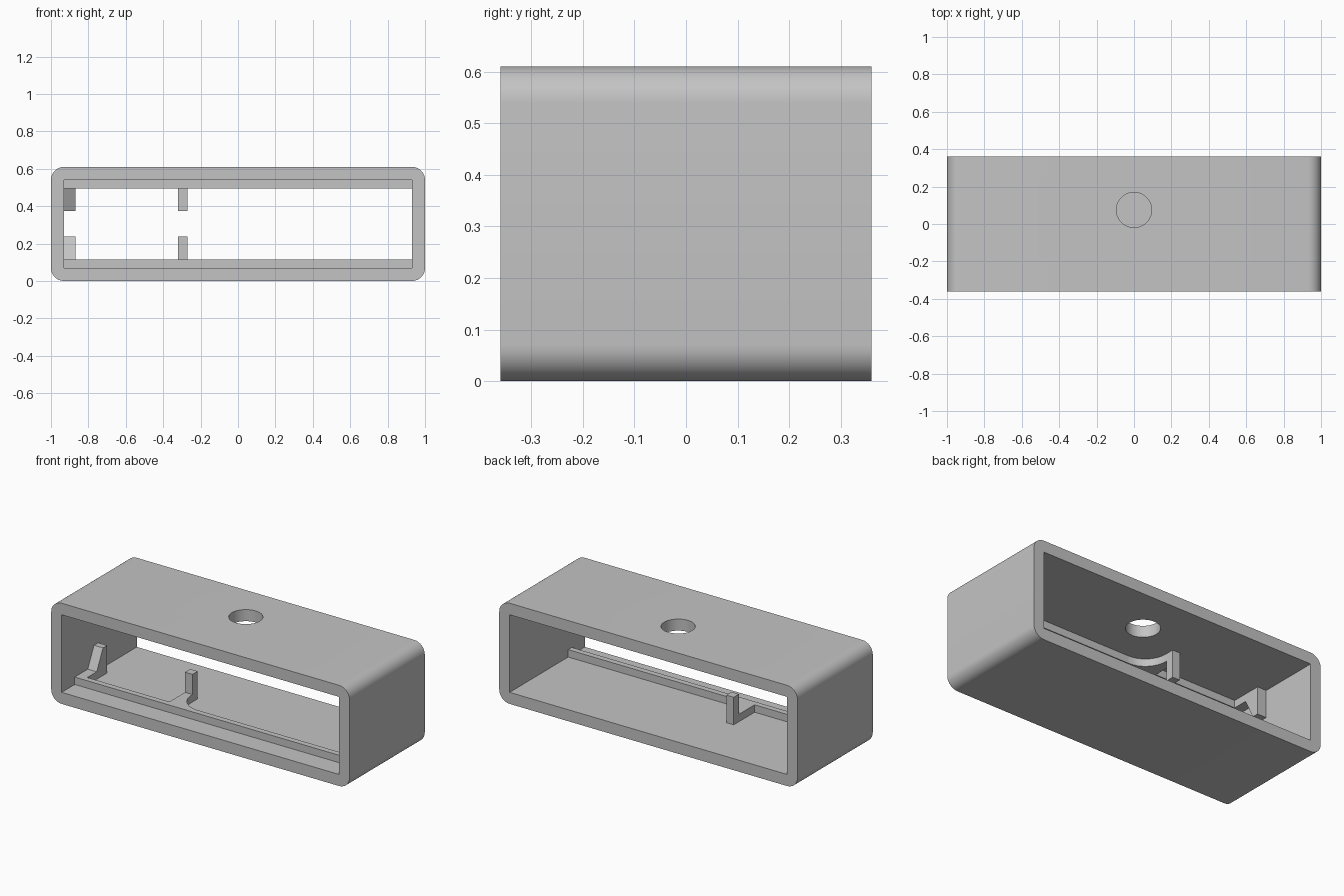
import bpy
import bmesh
import math
from mathutils import Vector

if "Cube" in bpy.data.objects:
    bpy.data.objects.remove(bpy.data.objects["Cube"])

HEIGHT, DEPTH, WALL = 0.61, 0.72, 0.07
MID = HEIGHT / 2
RIB_TOP = 0.115
RIB_FRONT, RIB_BACK = -0.235, -0.2

grey = bpy.data.materials.new("plain_grey")
grey.use_nodes = True
grey.diffuse_color = (0.55, 0.55, 0.55, 1)
grey.node_tree.nodes["Principled BSDF"].inputs["Base Color"].default_value = grey.diffuse_color


def finish(name, bm):
    bmesh.ops.recalc_face_normals(bm, faces=bm.faces)
    mesh = bpy.data.meshes.new(name)
    bm.to_mesh(mesh)
    bm.free()
    mesh.materials.append(grey)
    obj = bpy.data.objects.new(name, mesh)
    bpy.context.collection.objects.link(obj)
    return obj


def box_bm(low, high):
    bm = bmesh.new()
    bmesh.ops.create_cube(bm, size=1)
    low, high = Vector(low), Vector(high)
    bmesh.ops.scale(bm, vec=high - low, verts=bm.verts)
    bmesh.ops.translate(bm, vec=(low + high) / 2, verts=bm.verts)
    return bm


def prism(name, points, direction):
    """Extrude a flat outline of 3D points along a direction."""
    bm = bmesh.new()
    face = bm.faces.new([bm.verts.new(p) for p in points])
    new = bmesh.ops.extrude_face_region(bm, geom=[face])["geom"]
    bmesh.ops.translate(bm, vec=direction, verts=[v for v in new if isinstance(v, bmesh.types.BMVert)])
    return finish(name, bm)


def smooth(obj):
    bpy.ops.object.select_all(action="DESELECT")
    obj.select_set(True)
    bpy.context.view_layer.objects.active = obj
    bpy.ops.object.shade_smooth_by_angle(angle=math.radians(30))


def flipped(obj, name):
    """Copy a part mirrored about the middle height."""
    bm = bmesh.new()
    bm.from_mesh(obj.data)
    for v in bm.verts:
        v.co.z = HEIGHT - v.co.z
    return finish(name, bm)


# Sleeve: box with four rounded long edges
bm = box_bm((-1, -DEPTH / 2, 0), (1, DEPTH / 2, HEIGHT))
long_edges = [e for e in bm.edges if abs(e.verts[0].co.y - e.verts[1].co.y) > 0.1]
bmesh.ops.bevel(bm, geom=long_edges, offset=WALL, segments=10, profile=0.5, affect="EDGES")
sleeve = finish("sleeve", bm)

# Cut the through opening and the round hole in the top
opening = finish("opening_cutter", box_bm((WALL - 1, -1, WALL), (1 - WALL, 1, HEIGHT - WALL)))
bm = bmesh.new()
bmesh.ops.create_cone(bm, cap_ends=True, segments=64, radius1=0.094, radius2=0.094, depth=0.3)
bmesh.ops.translate(bm, vec=(0, 0.075, HEIGHT), verts=bm.verts)
hole = finish("hole_cutter", bm)

bpy.context.view_layer.objects.active = sleeve
for cutter in (opening, hole):
    cutter.hide_render = True
    mod = sleeve.modifiers.new(cutter.name, "BOOLEAN")
    mod.operation = "DIFFERENCE"
    mod.solver = "EXACT"
    mod.object = cutter
    bpy.ops.object.modifier_apply(modifier=mod.name)
for cutter in (opening, hole):
    bpy.data.objects.remove(cutter)
smooth(sleeve)

# Long ribs near the front
lower_rib = finish("lower_rib", box_bm((WALL - 1, RIB_FRONT, WALL), (1 - WALL, RIB_BACK, RIB_TOP)))
flipped(lower_rib, "upper_rib")

# End clips against the wall: flat arm, then a post with a sloped front
side = [(RIB_BACK, WALL), (-0.01, WALL), (-0.01, 0.237), (-0.05, 0.237), (-0.11, RIB_TOP), (RIB_BACK, RIB_TOP)]
lower_end = prism("lower_end_clip", [(WALL - 1, y, z) for y, z in side], (0.06, 0, 0))
flipped(lower_end, "upper_end_clip")

# Middle clips: arm flaring in a curve toward the rib, with an upright post
X0, X1, FLARE = -0.32, -0.27, 0.14
outline = [(X0, RIB_BACK), (X0, 0), (X1, 0)]
for i in range(9):
    a = math.radians(90 * i / 8)
    outline.append((X1 + FLARE * (1 - math.cos(a)), RIB_BACK + FLARE * (1 - math.sin(a))))
lower_arm = prism("lower_middle_arm", [(x, y, WALL) for x, y in outline], (0, 0, RIB_TOP - WALL))
lower_post = finish("lower_middle_post", box_bm((X0, -0.05, RIB_TOP), (X1, 0, 0.237)))
upper_arm = flipped(lower_arm, "upper_middle_arm")
flipped(lower_post, "upper_middle_post")
for arm in (lower_arm, upper_arm):
    smooth(arm)
